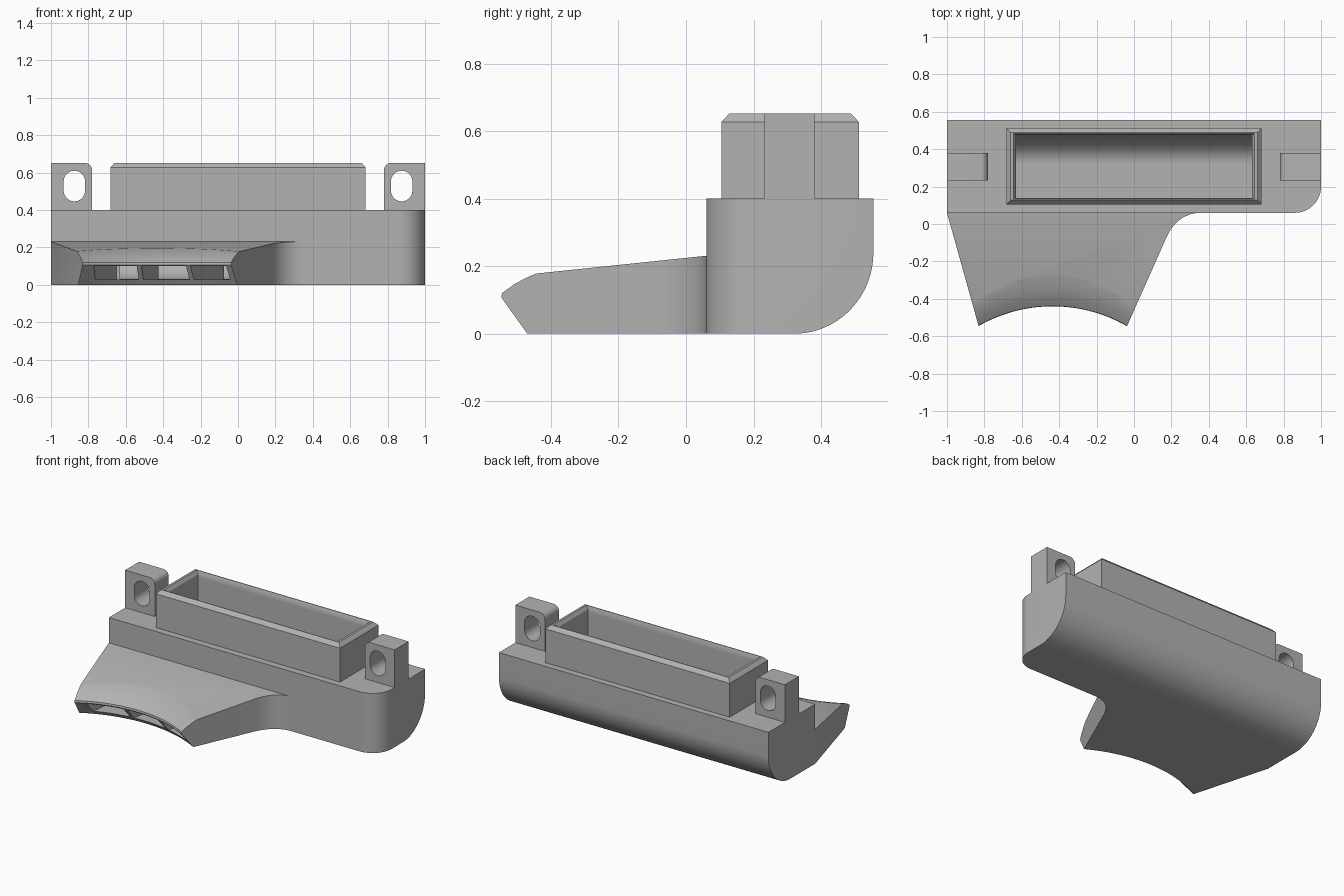
import bpy, bmesh, math
from mathutils import Matrix, Vector

cube = bpy.data.objects.get("Cube")
if cube:
    bpy.data.objects.remove(cube, do_unlink=True)

grey = bpy.data.materials.new("plain grey")
grey.use_nodes = True
colour = (0.45, 0.45, 0.45, 1)
grey.diffuse_color = colour
grey.node_tree.nodes["Principled BSDF"].inputs["Base Color"].default_value = colour


def finish(name, bm):
    bmesh.ops.recalc_face_normals(bm, faces=bm.faces)
    mesh = bpy.data.meshes.new(name)
    bm.to_mesh(mesh)
    bm.free()
    mesh.materials.append(grey)
    obj = bpy.data.objects.new(name, mesh)
    bpy.context.collection.objects.link(obj)
    return obj


def prism(name, points, axis, lo, hi):
    """Extrude a flat outline along x, y or z."""
    place = {"x": lambda a, b, t: (t, a, b),
             "y": lambda a, b, t: (a, t, b),
             "z": lambda a, b, t: (a, b, t)}[axis]
    bm = bmesh.new()
    low = [bm.verts.new(place(a, b, lo)) for a, b in points]
    high = [bm.verts.new(place(a, b, hi)) for a, b in points]
    bm.faces.new(low)
    bm.faces.new(high)
    for i in range(len(low)):
        j = (i + 1) % len(low)
        bm.faces.new((low[i], low[j], high[j], high[i]))
    return finish(name, bm)


def loft(name, rings):
    """Stack rectangles given as half width, front y, back y, height."""
    bm = bmesh.new()
    loops = [[bm.verts.new(p) for p in ((-w, f, z), (w, f, z), (w, b, z), (-w, b, z))]
             for w, f, b, z in rings]
    for a, b in zip(loops, loops[1:]):
        for i in range(4):
            j = (i + 1) % 4
            bm.faces.new((a[i], a[j], b[j], b[i]))
    bm.faces.new(loops[0])
    bm.faces.new(loops[-1])
    return finish(name, bm)


def arc(cx, cy, rx, ry, start, end, steps=16):
    angles = [math.radians(start + (end - start) * i / steps) for i in range(steps + 1)]
    return [(cx + rx * math.cos(a), cy + ry * math.sin(a)) for a in angles]


helpers = []


def helper(obj):
    obj.hide_render = True
    helpers.append(obj)
    return obj


def combine(target, other, operation):
    mod = target.modifiers.new("combine", "BOOLEAN")
    mod.object, mod.operation, mod.solver = other, operation, "EXACT"
    bpy.context.view_layer.objects.active = target
    bpy.ops.object.modifier_apply(modifier=mod.name)


# Main block: curved lower back and one rounded front corner
body = prism("duct_body", [(0.06, 0)] + arc(0.32, 0.24, 0.235, 0.24, -90, 0, 24)
             + [(0.555, 0.4), (0.06, 0.4)], "x", -1, 1)
plan = helper(prism("plan_trim", [(-1.1, 0.06)] + arc(0.86, 0.2, 0.14, 0.14, -90, 0)
                    + [(1, 0.7), (-1.1, 0.7)], "z", -0.1, 0.5))
combine(body, plan, "INTERSECT")

# Nozzle: tapered plan with a blended right side and a sloping roof
start, bend, end = Vector((0.17, -0.08)), Vector((0.23, 0.06)), Vector((0.36, 0.06))
blend = []
for i in range(13):
    t = i / 12
    blend.append(tuple(start * (1 - t) ** 2 + bend * 2 * t * (1 - t) + end * t * t))
nozzle = helper(prism("nozzle", [(-0.81, -0.62), (-0.07, -0.62)] + blend
                      + [(0.3, 0.2), (-0.9, 0.2), (-1, 0.06)], "z", 0, 0.4))
roof = helper(prism("roof_trim", [(-0.8, -0.1), (0.3, -0.1), (0.3, 0.256), (-0.8, 0.141)],
                    "x", -1.2, 0.6))
combine(nozzle, roof, "INTERSECT")
combine(body, nozzle, "UNION")

# Inlet chamber with a curved floor, and the flat passage to the outlet
chamber = helper(prism("chamber", [(0.14, 0.7), (0.14, 0.03)]
                       + arc(0.32, 0.24, 0.155, 0.21, -90, 0) + [(0.475, 0.7)],
                       "x", -0.63, 0.63))
passage = helper(prism("passage", [(-0.785, -0.62), (-0.1, -0.62), (0.17, 0.06),
                                   (0.17, 0.2), (-0.65, 0.2), (-0.7, 0.06)], "z", 0, 0.4))
ceiling = helper(prism("passage_trim", [(-0.8, 0.028), (0.3, 0.028), (0.3, 0.2),
                                        (0.06, 0.2), (-0.4, 0.1), (-0.8, 0.1)],
                       "x", -1, 0.6))
combine(passage, ceiling, "INTERSECT")
combine(body, chamber, "DIFFERENCE")
combine(body, passage, "DIFFERENCE")

# Round cutter that shapes the concave outlet lip
bm = bmesh.new()
section = [(0.4, -0.1), (0.957, -0.1), (0.795, 0.107), (0.797, 0.12), (0.837, 0.147),
           (0.88, 0.168), (0.92, 0.183), (0.95, 0.192), (1.0, 0.21), (1.0, 0.4), (0.4, 0.4)]
turns = 128
loops = []
for k in range(turns):
    spin = Matrix.Rotation(math.tau * k / turns, 3, "Z")
    loops.append([bm.verts.new(spin @ Vector((r, 0, z)) + Vector((-0.435, -1.235, 0)))
                  for r, z in section])
for k in range(turns):
    a, b = loops[k], loops[(k + 1) % turns]
    for i in range(len(section)):
        j = (i + 1) % len(section)
        bm.faces.new((a[i], a[j], b[j], b[i]))
lip = helper(finish("lip_cutter", bm))
combine(body, lip, "DIFFERENCE")
parts = [body]

# Two slanted guide vanes in the passage
for name, front, back in (("left_vane", -0.33, -0.1), ("right_vane", -0.57, -0.45)):
    vane = prism(name, [(front, -0.6), (front + 0.025, -0.6), (back + 0.025, 0.06),
                        (back, 0.06)], "z", 0.02, 0.11)
    combine(vane, lip, "DIFFERENCE")
    parts.append(vane)

# Inlet collar with chamfered rim
collar = loft("inlet_collar", [(0.683, 0.105, 0.512, 0.4), (0.683, 0.105, 0.512, 0.627),
                               (0.66, 0.128, 0.489, 0.652)])
mouth = helper(loft("mouth_cutter", [(0.63, 0.14, 0.475, 0.61), (0.63, 0.14, 0.475, 0.63),
                                     (0.65, 0.13, 0.487, 0.66)]))
combine(collar, chamber, "DIFFERENCE")
combine(collar, mouth, "DIFFERENCE")
parts.append(collar)

# Mounting ears with slotted holes
for name, s in (("left_ear", 1), ("right_ear", -1)):
    outline = [(1, 0.4), (1, 0.652), *arc(0.82, 0.612, 0.04, 0.04, 90, 180, 8), (0.78, 0.4)]
    slot = arc(0.875, 0.553, 0.057, 0.057, 0, 180) + arc(0.875, 0.503, 0.057, 0.057, 180, 360)
    ear = prism(name, [(s * x, z) for x, z in outline], "y", 0.232, 0.38)
    hole = helper(prism("slot_cutter", [(s * x, z) for x, z in slot], "y", 0.1, 0.5))
    combine(ear, hole, "DIFFERENCE")
    parts.append(ear)

for obj in helpers:
    bpy.data.objects.remove(obj, do_unlink=True)

# Smooth the curved walls and keep the edges crisp
bpy.ops.object.select_all(action="DESELECT")
for obj in parts:
    obj.select_set(True)
bpy.context.view_layer.objects.active = body
bpy.ops.object.shade_smooth_by_angle(angle=math.radians(25))
